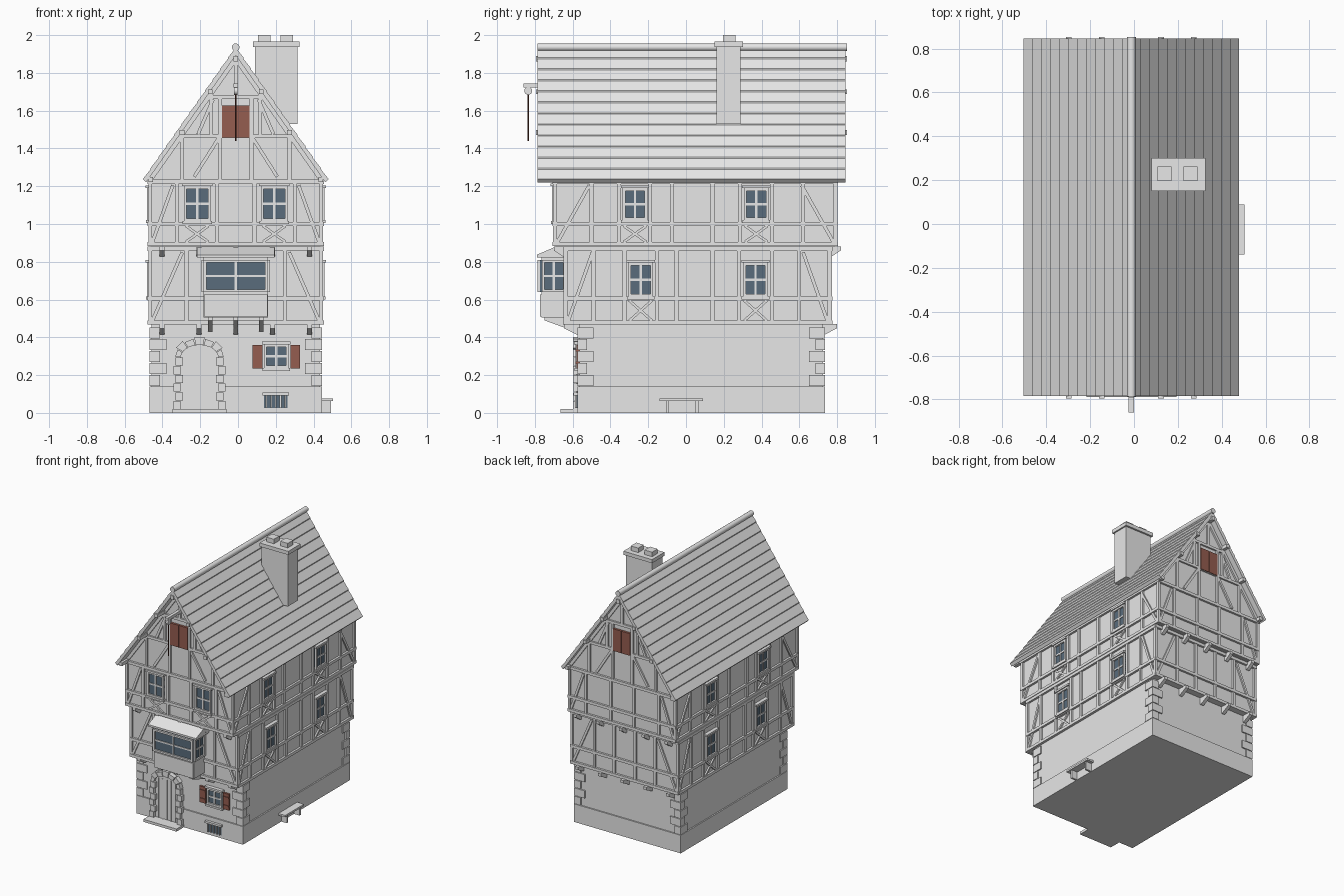
import bpy, bmesh, math
from mathutils import Vector

if "Cube" in bpy.data.objects:
    bpy.data.objects.remove(bpy.data.objects["Cube"])


def material(name, rgb):
    m = bpy.data.materials.new(name)
    m.use_nodes = True
    m.diffuse_color = (*rgb, 1)
    m.node_tree.nodes["Principled BSDF"].inputs["Base Color"].default_value = (*rgb, 1)
    return m


GREY = material("pale grey", (0.8, 0.8, 0.8))
WHITE = material("window white", (0.95, 0.95, 0.95))
GLASS = material("blue grey glass", (0.1, 0.15, 0.2))
RED = material("shutter red brown", (0.3, 0.11, 0.08))
ROPE = material("rope brown", (0.1, 0.03, 0.02))

CX = -0.012   # centre line of the house
parts = {}    # name -> (bmesh, material)


def prism(name, mat, P, pts, d0, d1):
    """Extrude a 2D outline (u, z) from depth d0 to d1 using the mapping P."""
    bm = parts.setdefault(name, (bmesh.new(), mat))[0]
    a = [bm.verts.new(P(u, z, d0)) for u, z in pts]
    b = [bm.verts.new(P(u, z, d1)) for u, z in pts]
    bm.faces.new(a)
    bm.faces.new(b[::-1])
    for i in range(len(pts)):
        j = (i + 1) % len(pts)
        bm.faces.new((a[i], b[i], b[j], a[j]))


def rect(name, mat, P, u0, u1, z0, z1, d0, d1):
    prism(name, mat, P, [(u0, z0), (u1, z0), (u1, z1), (u0, z1)], d0, d1)


def beam(name, P, u0, z0, u1, z1, w=0.02, d=0.013):
    """A straight timber between two points on a wall."""
    a, b = Vector((u0, z0)), Vector((u1, z1))
    n = (b - a).normalized()
    n = Vector((-n.y, n.x)) * w / 2
    prism(name, GREY, P, [a - n, b - n, b + n, a + n], -0.005, d)


# Wall mappings: u along the wall, z up, d outwards
def front(y): return lambda u, z, d: (CX + u, y - d, z)
def back(y): return lambda u, z, d: (CX + u, y + d, z)
def side(s, h): return lambda u, z, d: (CX + s * (h + d), u, z)
def cross(u, z, d): return (CX + d, u, z)     # y-z outline extruded across x
LONG = back(0)                                # x-z outline extruded along y


def window(P, u, z, w, h, lintel=True, d=0.0):
    """Glazed window centred on u with its bottom at z."""
    l, r, t, f = u - w / 2, u + w / 2, z + h, 0.014
    rect("window_glass", GLASS, P, l, r, z, t, d - 0.004, d + 0.008)
    for a, b in ((l, l + f), (r - f, r)):
        rect("window_frames", GREY, P, a, b, z, t, d, d + 0.02)
    for a, b in ((z, z + f), (t - f, t)):
        rect("window_frames", GREY, P, l, r, a, b, d, d + 0.02)
    rect("window_bars", WHITE, P, u - 0.006, u + 0.006, z + f, t - f, d, d + 0.014)
    rect("window_bars", WHITE, P, l + f, r - f, z + h / 2 - 0.006, z + h / 2 + 0.006, d, d + 0.013)
    if lintel:
        rect("window_frames", GREY, P, l - 0.01, r + 0.01, t, t + 0.015, d, d + 0.028)
        rect("window_frames", GREY, P, l - 0.008, r + 0.008, z - 0.014, z, d, d + 0.025)


def frame_wall(P, ends, z0, rail, z1, posts, lean, wins=()):
    """Timber framing: sill, rail, head, posts, corner braces, windows with crosses."""
    a, b = ends
    for z in (z0 + 0.01, rail, z1 - 0.011):
        beam("timber_rails", P, a, z, b, z, 0.022, 0.016)
    for u in (a + 0.01, b - 0.01, *posts):
        beam("timber_posts", P, u, z0, u, z1)
    for u, s in ((a, 1), (b, -1)):
        beam("timber_braces", P, u + s * 0.022, z0 + 0.02, u + s * lean, z1 - 0.03, 0.018, 0.011)
    for u, z, w, h in wins:
        window(P, u, z, w, h)
        for s in (-1, 1):
            beam("timber_braces", P, u - s * 0.06, z0 + 0.02, u + s * 0.06, rail - 0.01, 0.014, 0.011)


# Main masses
rect("plinth", GREY, cross, -0.575, 0.735, 0, 0.14, -0.457, 0.457)
rect("ground_floor", GREY, cross, -0.565, 0.725, 0.13, 0.47, -0.447, 0.447)
rect("first_floor", GREY, cross, -0.635, 0.76, 0.468, 0.88, -0.45, 0.45)
rect("second_floor", GREY, cross, -0.69, 0.79, 0.88, 1.23, -0.45, 0.45)
prism("gable", GREY, LONG, [(-0.45, 1.22), (0.45, 1.22), (0.45, 1.25), (0, 1.89), (-0.45, 1.25)], -0.69, 0.79)

# Timber framing of the two long sides
for s in (-1, 1):
    frame_wall(side(s, 0.45), (-0.645, 0.77), 0.468, 0.605, 0.88,
               (-0.49, -0.325, -0.155, -0.05, 0.14, 0.28, 0.455, 0.6), 0.15,
               [(-0.24, 0.615, 0.13, 0.18), (0.368, 0.615, 0.13, 0.18)])
    frame_wall(side(s, 0.45), (-0.702, 0.802), 0.885, 1.0, 1.235,
               (-0.5, -0.355, -0.19, -0.075, 0.14, 0.285, 0.455, 0.62), 0.19,
               [(-0.27, 1.02, 0.13, 0.17), (0.372, 1.02, 0.13, 0.17)])

# Timber framing of the front and back
W = (-0.463, 0.463)
frame_wall(front(-0.635), W, 0.468, 0.605, 0.88, (-0.26, 0.26), 0.18)
frame_wall(back(0.76), W, 0.468, 0.605, 0.88, (-0.26, -0.09, 0.09, 0.26), 0.18)
frame_wall(front(-0.69), W, 0.885, 1.0, 1.235, (-0.312, -0.1, 0.1, 0.312), 0.13,
           [(-0.204, 1.015, 0.14, 0.185), (0.204, 1.015, 0.14, 0.185)])
frame_wall(back(0.79), W, 0.885, 1.0, 1.235, (-0.312, -0.1, 0.1, 0.312), 0.13)

for P in (front(-0.69), back(0.79)):
    # Gable timbers and loft shutters
    beam("gable_timbers", P, -0.28, 1.465, 0.28, 1.465)
    beam("gable_timbers", P, -0.145, 1.672, 0.145, 1.672)
    beam("gable_timbers", P, 0, 1.672, 0, 1.88)
    for s in (-1, 1):
        beam("gable_timbers", P, s * 0.46, 1.225, 0, 1.877, 0.025)
        beam("gable_timbers", P, s * 0.084, 1.23, s * 0.084, 1.672)
        beam("gable_timbers", P, s * 0.285, 1.23, s * 0.285, 1.465)
        beam("gable_timbers", P, s * 0.13, 1.465, s * 0.13, 1.672)
        beam("gable_timbers", P, s * 0.09, 1.455, s * 0.22, 1.25, 0.018, 0.011)
        beam("gable_timbers", P, s * 0.12, 1.66, s * 0.2, 1.475, 0.018, 0.011)
        rect("loft_shutters", RED, P, s * 0.002, s * 0.074, 1.457, 1.628, 0, 0.018)

# Jetty brackets under both overhangs
for i in range(5):
    u = -0.39 + i * 0.195
    for z, inner, outer in ((0.47, 0.56, 0.645), (0.882, 0.63, 0.7)):
        for s, shift in ((-1, 0), (1, 0.12 if z > 0.5 else 0.155)):
            prof = [(s * (r) + (shift if s > 0 else 0), z - h) for r, h in
                    ((inner, 0), (outer, 0), (outer, 0.022), (inner + 0.02, 0.055), (inner, 0.055))]
            prism("jetty_brackets", GREY, cross, prof, u - 0.013, u + 0.013)

# Stepped tile roof
N, H, EAVE, RIDGE, SLOPE = 12, 0.492, 1.238, 1.94, 1.427
half = []
for i in range(N):
    a, b = H * i / N, H * (i + 1) / N
    half += [(a, RIDGE - SLOPE * a - 0.007), (b, RIDGE - SLOPE * b)]
for s in (-1, 1):
    prism("tile_roof", GREY, LONG, [(s * u, z) for u, z in half + [(0.475, 1.22), (0, 1.893)]], -0.785, 0.845)

# Purlin ends poking past the roof
for u, z in ((0.285, 1.485), (0.135, 1.70), (0.45, 1.235)):
    for s in (-1, 1):
        out = 0.795 if z > 1.3 else 0.78
        rect("purlins", GREY, LONG, s * u - 0.013, s * u + 0.013, z - 0.013, z + 0.013, -out, out + 0.058)
rect("ridge_beam", GREY, LONG, -0.013, 0.013, 1.86, 1.89, -0.793, 0.853)

# Chimney
X = lambda u, z, d: (u, d, z)
rect("chimney", GREY, X, 0.09, 0.315, 1.53, 1.94, 0.162, 0.288)
rect("chimney_cap", GREY, X, 0.08, 0.326, 1.937, 1.965, 0.15, 0.302)
for u in (0.107, 0.226):
    rect("chimney_pots", GREY, X, u, u + 0.064, 1.96, 2.0, 0.195, 0.262)

# Front bay window with lean-to roof and supports
rect("bay_body", GREY, cross, -0.765, -0.63, 0.505, 0.835, -0.17, 0.17)
BAY = front(-0.765)
window(BAY, 0, 0.64, 0.34, 0.17, False)
rect("bay_panel", GREY, BAY, -0.168, 0.168, 0.51, 0.628, 0, 0.008)
for s in (-1, 1):
    window(side(s, 0.17), -0.70, 0.64, 0.125, 0.17, False, -0.008)
prism("bay_roof", GREY, cross, [(-0.79, 0.822), (-0.63, 0.822), (-0.63, 0.885), (-0.685, 0.882), (-0.79, 0.837)], -0.205, 0.205)
for u in (-0.135, 0, 0.135):
    prism("bay_brackets", GREY, cross, [(-0.75, 0.507), (-0.56, 0.507), (-0.56, 0.43), (-0.585, 0.43), (-0.75, 0.49)], u - 0.013, u + 0.013)

# Corner quoins
for sx in (-1, 1):
    for sy, y in ((-1, -0.565), (1, 0.725)):
        for i in range(5):
            z, big = 0.143 + i * 0.063, i % 2
            lx, ly = (0.09, 0.05) if big else (0.055, 0.085)
            xs, ys = sx * 0.457, y + sy * 0.01
            rect("quoins", GREY, cross, ys, ys - sy * ly, z, z + 0.058, xs, xs - sx * lx)

# Arched door with plank joints, stone surround and step
G, DU = front(-0.565), -0.192
arc = lambda rx, rz, t: (DU + rx * math.cos(t), 0.295 + rz * math.sin(t))
prism("door", GREY, G, [(DU - 0.1, 0.02), (DU + 0.1, 0.02)] + [arc(0.1, 0.065, math.pi * i / 10) for i in range(11)], 0, 0.013)
for i in range(-2, 3):
    rect("door_battens", GREY, G, DU + i * 0.036 - 0.003, DU + i * 0.036 + 0.003, 0.02, 0.33, 0.01, 0.018)
for i in range(7):
    t0, t1 = math.pi * i / 7 + 0.02, math.pi * (i + 1) / 7 - 0.02
    o = 0.01 * (i % 2)
    prism("door_arch", GREY, G, [arc(0.1, 0.065, t0), arc(0.128 + o, 0.1 + o, t0),
                                 arc(0.128 + o, 0.1 + o, t1), arc(0.1, 0.065, t1)], 0, 0.034)
for s in (-1, 1):
    for i in range(6):
        z = 0.02 + i * 0.046
        rect("door_jambs", GREY, G, DU + s * (0.1 - 0.012 * (i % 2)), DU + s * (0.138 - 0.01 * (i % 2)), z, z + 0.043, 0, 0.034)
rect("door_step", GREY, G, DU - 0.142, DU + 0.142, 0, 0.02, 0, 0.1)

# Shuttered ground window and barred cellar opening
window(G, 0.215, 0.237, 0.13, 0.125)
for s in (-1, 1):
    u = 0.215 + s * 0.1
    rect("window_shutters", RED, G, u - 0.026, u + 0.026, 0.235, 0.36, 0, 0.015)
    for z in (0.265, 0.33):
        rect("shutter_battens", RED, G, u - 0.024, u + 0.024, z - 0.006, z + 0.006, 0, 0.02)
C = front(-0.575)
rect("cellar_glass", GLASS, C, 0.15, 0.275, 0.025, 0.095, -0.004, 0.004)
rect("cellar_lintel", GREY, C, 0.142, 0.283, 0.093, 0.108, 0, 0.02)
for i in range(5):
    rect("cellar_bars", GREY, C, 0.158 + i * 0.025, 0.166 + i * 0.025, 0.025, 0.095, 0, 0.012)

# Side bench
rect("bench", GREY, cross, -0.14, 0.09, 0.062, 0.076, 0.455, 0.515)
for y in (-0.105, 0.05):
    rect("bench", GREY, cross, y, y + 0.015, 0, 0.064, 0.455, 0.505)

# Hoist beam
rect("hoist_beam", GREY, LONG, -0.012, 0.012, 1.722, 1.745, -0.86, -0.69)

# Finish the meshes
for name, (bm, mat) in parts.items():
    bmesh.ops.recalc_face_normals(bm, faces=bm.faces)
    me = bpy.data.meshes.new(name)
    bm.to_mesh(me)
    bm.free()
    me.materials.append(mat)
    bpy.context.collection.objects.link(bpy.data.objects.new(name, me))


def cylinder(name, mat, r, depth, loc, rot=(0, 0, 0)):
    bpy.ops.mesh.primitive_cylinder_add(vertices=16, radius=r, depth=depth, location=loc, rotation=rot)
    ob = bpy.context.object
    ob.name = name
    ob.data.materials.append(mat)
    bpy.ops.object.shade_smooth_by_angle()


# Round pieces: ridge cap, pulley and rope
cylinder("ridge_cap", GREY, 0.02, 1.64, (CX, 0.033, 1.936), (math.pi / 2, 0, 0))
cylinder("pulley", GREY, 0.021, 0.018, (CX, -0.835, 1.705), (0, math.pi / 2, 0))
cylinder("hoist_rope", ROPE, 0.004, 0.26, (CX, -0.835, 1.57))
